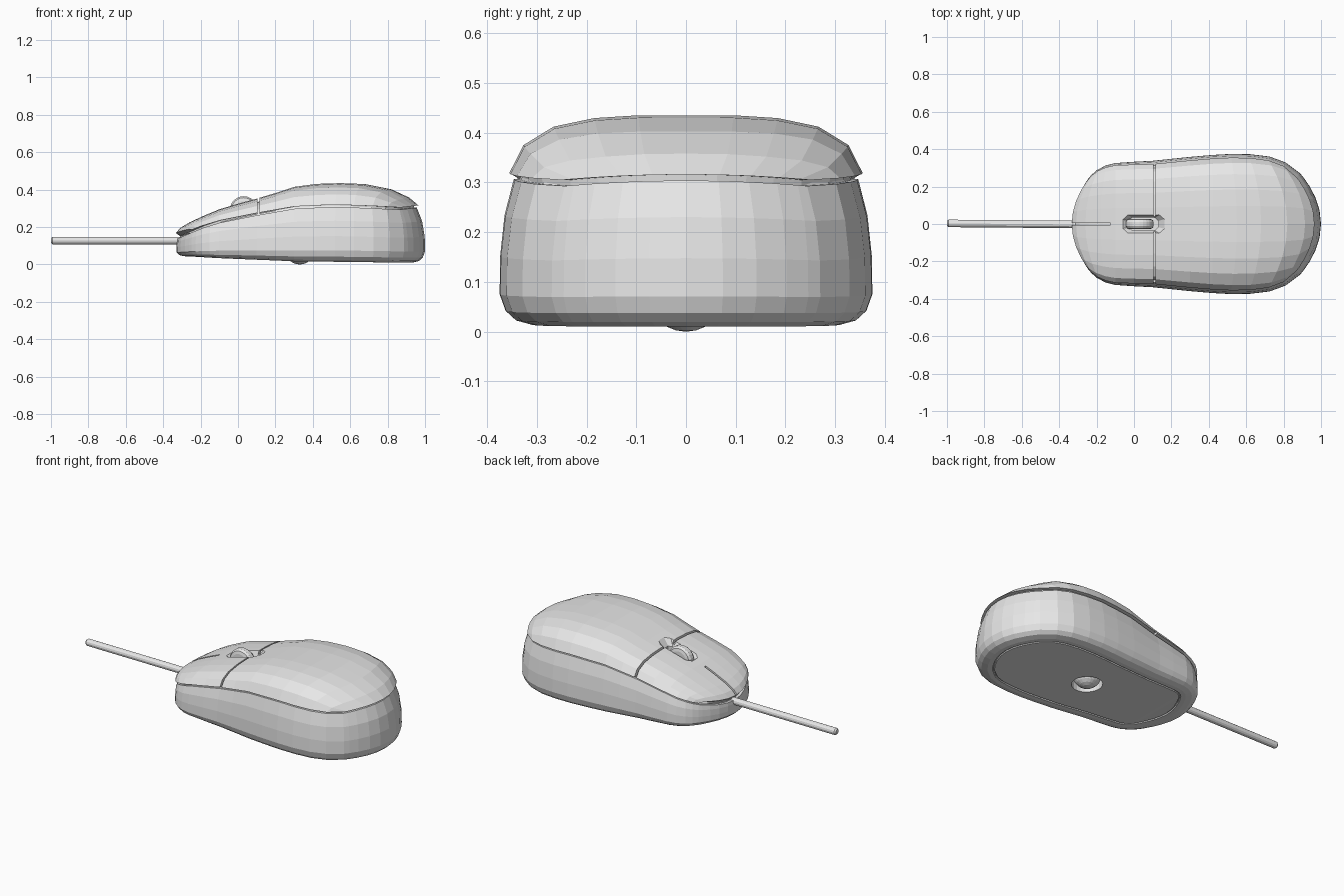
import bpy, bmesh, math
from mathutils import Vector

cube = bpy.data.objects.get("Cube")
if cube:
    bpy.data.objects.remove(cube, do_unlink=True)

grey = bpy.data.materials.new("light_grey_plastic")
grey.use_nodes = True
grey.diffuse_color = (0.8, 0.8, 0.8, 1)
grey.node_tree.nodes["Principled BSDF"].inputs["Base Color"].default_value = (0.8, 0.8, 0.8, 1)


def lerp(table, x):
    """Piecewise linear lookup in a list of (x, value)."""
    if x <= table[0][0]:
        return table[0][1]
    for (x0, a), (x1, b) in zip(table, table[1:]):
        if x <= x1:
            return a + (b - a) * (x - x0) / (x1 - x0)
    return table[-1][1]


def finish(name, bm):
    bmesh.ops.recalc_face_normals(bm, faces=bm.faces[:])
    mesh = bpy.data.meshes.new(name)
    bm.to_mesh(mesh)
    bm.free()
    mesh.materials.append(grey)
    obj = bpy.data.objects.new(name, mesh)
    bpy.context.collection.objects.link(obj)
    return obj


def bridge(bm, a, b):
    for i in range(len(a)):
        j = (i + 1) % len(a)
        bm.faces.new((a[i], a[j], b[j], b[i]))


def cut(cutter, *targets):
    cutter.hide_render = True
    for target in targets:
        mod = target.modifiers.new("cut", 'BOOLEAN')
        mod.operation = 'DIFFERENCE'
        mod.solver = 'EXACT'
        mod.object = cutter
        bpy.context.view_layer.objects.active = target
        bpy.ops.object.modifier_apply(modifier=mod.name)
    bpy.data.objects.remove(cutter, do_unlink=True)


def box(name, x0, x1, y0, y1, z0, z1):
    bm = bmesh.new()
    bmesh.ops.create_cube(bm, size=1)
    for v in bm.verts:
        v.co = ((x0 + x1) / 2 + v.co.x * (x1 - x0),
                (y0 + y1) / 2 + v.co.y * (y1 - y0),
                (z0 + z1) / 2 + v.co.z * (z1 - z0))
    return finish(name, bm)


# Cross rows of the top shell: centre x, half width, backward bend of the row, crest height
ROWS = [(-.333, .235, -.085, .168), (-.31, .26, -.085, .195), (-.26, .283, -.065, .225),
        (-.18, .303, -.03, .262), (-.1, .314, 0, .295), (0, .318, 0, .325),
        (.1, .32, 0, .352), (.2, .33, 0, .382), (.3, .34, 0, .415),
        (.42, .35, 0, .431), (.55, .355, .03, .435), (.68, .353, .06, .43),
        (.82, .34, .1, .402), (.915, .31, .115, .358), (.965, .25, .095, .316)]
# Across a row: fraction of half width, fraction of dome height
HALF = [(1, 0), (.92, .48), (.75, .8), (.52, .95), (.27, 1)]
ACROSS = [(-v, g) for v, g in HALF] + [(0, 1)] + HALF[::-1]
SEAM = [(-.333, .15), (-.25, .185), (-.2, .205), (-.1, .235), (.1, .275),
        (.3, .31), (.5, .32), (.7, .314), (.87, .305), (.965, .316)]
FLOOR = [(-.3, .042), (.3, .017), (.93, .01)]
BELLY = [(-.33, -.005), (-.15, .01), (.1, .018), (.6, .02), (.8, .022), (.965, .035)]
N, M = len(ROWS), len(ACROSS)


def shell_point(row, across):
    x0, w, bend, crest = row
    v, g = across
    x = x0 - bend * v * v
    return Vector((x, w * v, lerp(SEAM, x) + max(crest - lerp(SEAM, x0), 0) * g))


GRID = [[shell_point(r, a) for a in ACROSS] for r in ROWS]
# Rim of the grid, in order: nose row, left side, back row, right side
RIM = ([(0, j) for j in range(M)] + [(i, M - 1) for i in range(1, N - 1)]
       + [(N - 1, j) for j in reversed(range(M))] + [(i, 0) for i in range(N - 2, 0, -1)])
RIM_POINTS = [GRID[i][j].xy for i, j in RIM]


def rim_ring(bm, height, offset):
    """Ring of vertices following the rim, pushed outward by offset(x)."""
    ring = []
    for k, p in enumerate(RIM_POINTS):
        t = RIM_POINTS[(k + 1) % len(RIM)] - RIM_POINTS[k - 1]
        q = p + Vector((-t.y, t.x)).normalized() * offset(p.x)
        ring.append(bm.verts.new((q.x, q.y, height(p.x))))
    return ring


def cap(bm, ring):
    """Close a ring with strips running from side to side."""
    at = dict(zip(RIM, ring))
    for i in range(N - 1):
        bm.faces.new((at[i, 0], at[i, M - 1], at[i + 1, M - 1], at[i + 1, 0]))
    for i in (0, N - 1):
        bm.faces.new([at[i, j] for j in range(M)])


def dome(bm, place):
    """Domed grid; returns its rim."""
    verts = [[bm.verts.new(place(p)) for p in row] for row in GRID]
    for i in range(N - 1):
        for j in range(M - 1):
            bm.faces.new((verts[i][j], verts[i][j + 1], verts[i + 1][j + 1], verts[i + 1][j]))
    return [verts[i][j] for i, j in RIM]


# Top shell with a recessed underside
bm = bmesh.new()
rim = dome(bm, lambda p: p)
under = rim_ring(bm, lambda x: lerp(SEAM, x), lambda x: -.024)
core = rim_ring(bm, lambda x: lerp(SEAM, x) - .02, lambda x: -.026)
bridge(bm, rim, under)
bridge(bm, under, core)
cap(bm, core)
shell = finish("top_shell", bm)

# Inner shell that closes the bottom of the gaps
bm = bmesh.new()
cap(bm, dome(bm, lambda p: (.3 + (p.x - .3) * .97, p.y * .95, p.z - .018)))
inner = finish("inner_shell", bm)

# Button gaps
cut(box("cross_gap", .104, .116, -.5, .5, .1, .6), shell)
cut(box("button_gap", -.5, -.125, -.006, .006, .1, .6), shell)


# Flared wheel slot
def slot_ring(bm, length, width, lift):
    ring = []
    for sx, sy in ((1, .5), (.75, 1), (-.75, 1), (-1, .5), (-1, -.5), (-.75, -1), (.75, -1), (1, -.5)):
        x = .05 + sx * length
        ring.append(bm.verts.new((x, sy * width, .325 + .27 * x + lift)))
    return ring


bm = bmesh.new()
rings = [slot_ring(bm, *r) for r in ((.113, .05, .1), (.113, .05, .002), (.08, .034, -.03), (.08, .034, -.09))]
for a, b in zip(rings, rings[1:]):
    bridge(bm, a, b)
bm.faces.new(rings[0])
bm.faces.new(rings[-1])
cut(finish("slot_cutter", bm), shell, inner)

# Lower body: rings of (height fraction, belly share, extra offset, lift)
PROFILE = [(1, 0, -.03, -.012), (1, 0, -.009, -.012), (.72, .65, -.003, 0), (.45, .95, 0, 0),
           (.2, 1, 0, 0), (.09, 1, -.012, 0), (.03, 1, -.032, 0), (0, 1, -.065, 0),
           (0, 1, -.092, 0), (0, 1, -.095, .006), (0, 1, -.1, .006), (0, 1, -.103, 0)]
bm = bmesh.new()
rings = []
for t, share, extra, lift in PROFILE:
    rings.append(rim_ring(
        bm,
        lambda x: lerp(FLOOR, x) + t * (lerp(SEAM, x) - lerp(FLOOR, x)) + lift,
        lambda x: share * lerp(BELLY, x) + extra))
for a, b in zip(rings, rings[1:]):
    bridge(bm, a, b)
cap(bm, rings[0])
cap(bm, rings[-1])
body = finish("lower_body", bm)

# Round socket and tracking ball underneath
bm = bmesh.new()
bmesh.ops.create_cone(bm, cap_ends=True, segments=24, radius1=.085, radius2=.085, depth=.16)
bmesh.ops.translate(bm, verts=bm.verts[:], vec=(.33, 0, 0))
cut(finish("socket_cutter", bm), body)
bm = bmesh.new()
bmesh.ops.create_uvsphere(bm, u_segments=20, v_segments=12, radius=.08)
bmesh.ops.translate(bm, verts=bm.verts[:], vec=(.33, 0, .08))
finish("tracking_ball", bm)

# Scroll wheel with rounded tread
bm = bmesh.new()
rings = []
for y, r in ((-.028, .05), (-.024, .066), (-.012, .074), (.012, .074), (.024, .066), (.028, .05)):
    rings.append([bm.verts.new((.03 + r * math.cos(a), y, .291 + r * math.sin(a)))
                  for a in (k * math.tau / 24 for k in range(24))])
for a, b in zip(rings, rings[1:]):
    bridge(bm, a, b)
bm.faces.new(rings[0])
bm.faces.new(rings[-1])
finish("scroll_wheel", bm)

# Cord with a rounded free end
bm = bmesh.new()
rings = []
for x, r in ((-1, .013), (-.992, .02), (-.25, .02)):
    rings.append([bm.verts.new((x, -.008 * (x + .6) + r * math.cos(a), .128 + r * math.sin(a)))
                  for a in (k * math.tau / 12 for k in range(12))])
for a, b in zip(rings, rings[1:]):
    bridge(bm, a, b)
bm.faces.new(rings[0])
bm.faces.new(rings[-1])
finish("cord", bm)
